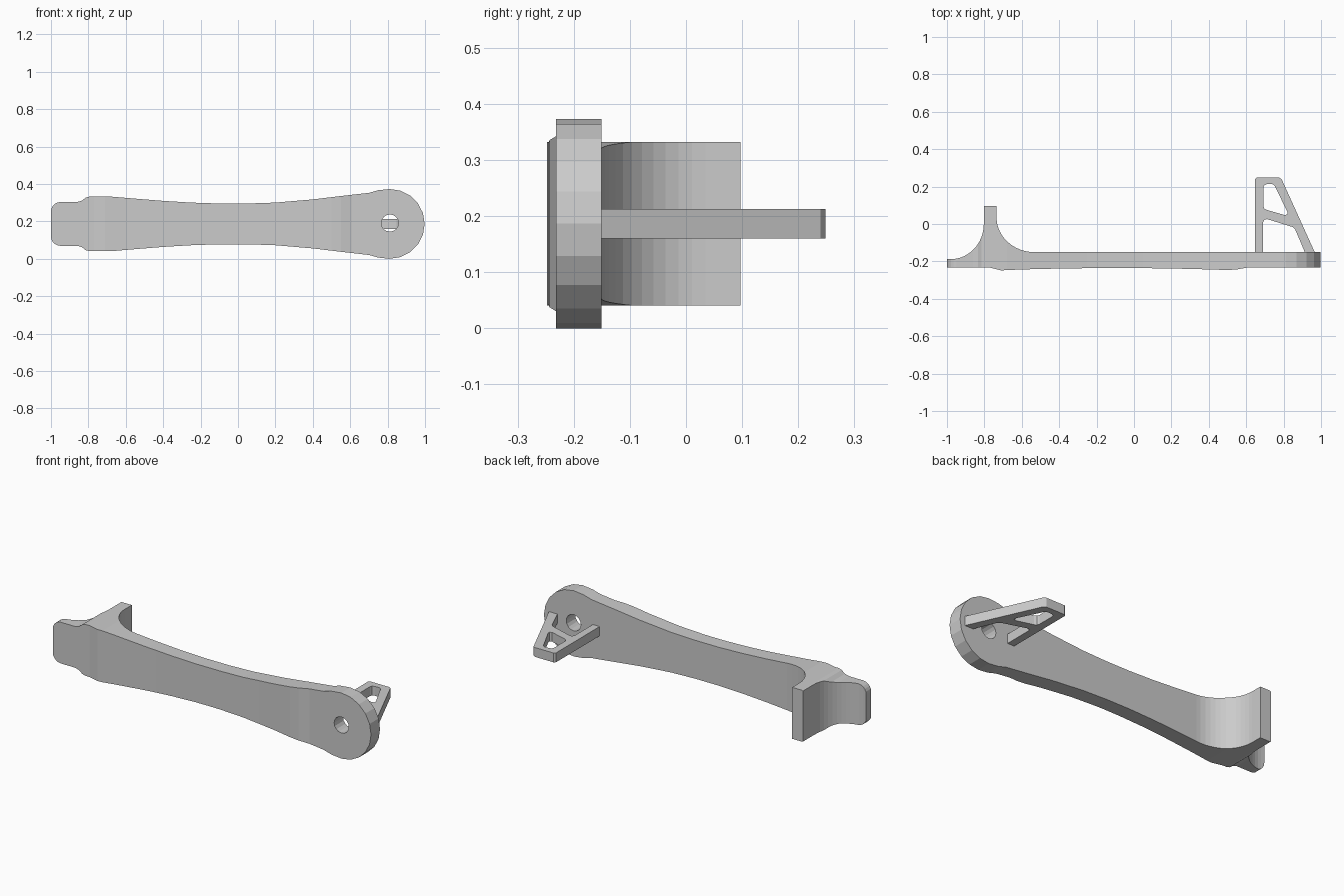
import bpy, bmesh
from math import sin, cos, pi, radians

if "Cube" in bpy.data.objects:
    bpy.data.objects.remove(bpy.data.objects["Cube"])

ZC = 0.1865  # centre height of the arm


def prism(name, pts, axis, lo, hi):
    """Extrude a 2D outline along y (points are x,z) or z (points are x,y)."""
    def put(a, b, t):
        return (a, t, b) if axis == 'Y' else (a, b, t)
    bm = bmesh.new()
    low = [bm.verts.new(put(a, b, lo)) for a, b in pts]
    high = [bm.verts.new(put(a, b, hi)) for a, b in pts]
    n = len(pts)
    bm.faces.new(low)
    bm.faces.new(high[::-1])
    for i in range(n):
        j = (i + 1) % n
        bm.faces.new((low[i], high[i], high[j], low[j]))
    bmesh.ops.recalc_face_normals(bm, faces=bm.faces)
    me = bpy.data.meshes.new(name)
    bm.to_mesh(me)
    bm.free()
    ob = bpy.data.objects.new(name, me)
    bpy.context.collection.objects.link(ob)
    return ob


def boolean(ob, tool, op):
    """Apply a boolean and discard the tool."""
    tool.hide_render = True
    mod = ob.modifiers.new("cut", 'BOOLEAN')
    mod.operation, mod.solver, mod.object = op, 'EXACT', tool
    bpy.context.view_layer.objects.active = ob
    bpy.ops.object.modifier_apply(modifier=mod.name)
    bpy.data.objects.remove(tool, do_unlink=True)


def arc(cx, cy, rx, ry, a0, a1, n):
    return [(cx + rx * cos(radians(a0 + (a1 - a0) * i / n)),
             cy + ry * sin(radians(a0 + (a1 - a0) * i / n))) for i in range(n + 1)]


# arm outline seen from the front: half heights, mirrored about ZC
half = arc(-0.95, 0.067, 0.05, 0.05, 180, 90, 5)
half += [(-0.86, 0.117), (-0.835, 0.124), (-0.815, 0.14), (-0.795, 0.146), (-0.68, 0.146),
         (-0.55, 0.135), (-0.4, 0.123), (-0.25, 0.114), (-0.1, 0.109), (0.05, 0.109),
         (0.2, 0.114), (0.4, 0.131), (0.55, 0.149), (0.7, 0.166), (0.75, 0.18)]
half += arc(0.8115, 0, ZC, ZC, 90, 18, 4)
outline = [(x, ZC + h) for x, h in half] + [(0.998, ZC)] + [(x, ZC - h) for x, h in reversed(half)]
arm = prism("arm", outline, 'Y', -0.4, 0.3)

# arm profile seen from above, with the filleted upright tab
profile = [(-1.05, -0.233), (-0.77, -0.233), (-0.71, -0.248), (-0.6, -0.243), (-0.35, -0.237),
           (0, -0.235), (0.3, -0.24), (0.5, -0.246), (0.55, -0.243), (0.61, -0.232),
           (1.05, -0.232), (1.05, -0.151)]
profile += arc(-0.53, 0.035, 0.205, 0.186, 270, 180, 12)
profile += [(-0.735, 0.097), (-0.803, 0.097)]
profile += arc(-0.98, 0.0, 0.177, 0.188, 0, -90, 12) + [(-1.05, -0.188)]
boolean(arm, prism("arm_profile", profile, 'Z', -0.2, 0.6), 'INTERSECT')

# pivot hole
hole = [(0.812 + 0.046 * cos(2 * pi * i / 16), 0.191 + 0.046 * sin(2 * pi * i / 16))
        for i in range(16)]
boolean(arm, prism("pivot_hole", hole, 'Y', -0.5, 0.5), 'DIFFERENCE')

# A-shaped rear bracket with open legs and a window
frame = [(0.648, -0.152), (0.648, 0.24), (0.657, 0.249), (0.775, 0.249), (0.789, 0.24),
         (0.967, -0.152), (0.914, -0.152), (0.862, -0.03), (0.848, -0.016),
         (0.712, 0.026), (0.698, 0.024), (0.691, 0.01), (0.691, -0.152)]
bracket = prism("rear_bracket", frame, 'Z', 0.16, 0.213)
window = [(0.692, 0.195), (0.697, 0.208), (0.71, 0.213), (0.74, 0.213), (0.752, 0.205),
          (0.82, 0.065), (0.82, 0.053), (0.808, 0.047), (0.71, 0.075), (0.697, 0.082), (0.692, 0.095)]
boolean(bracket, prism("bracket_window", window, 'Z', 0, 0.4), 'DIFFERENCE')
